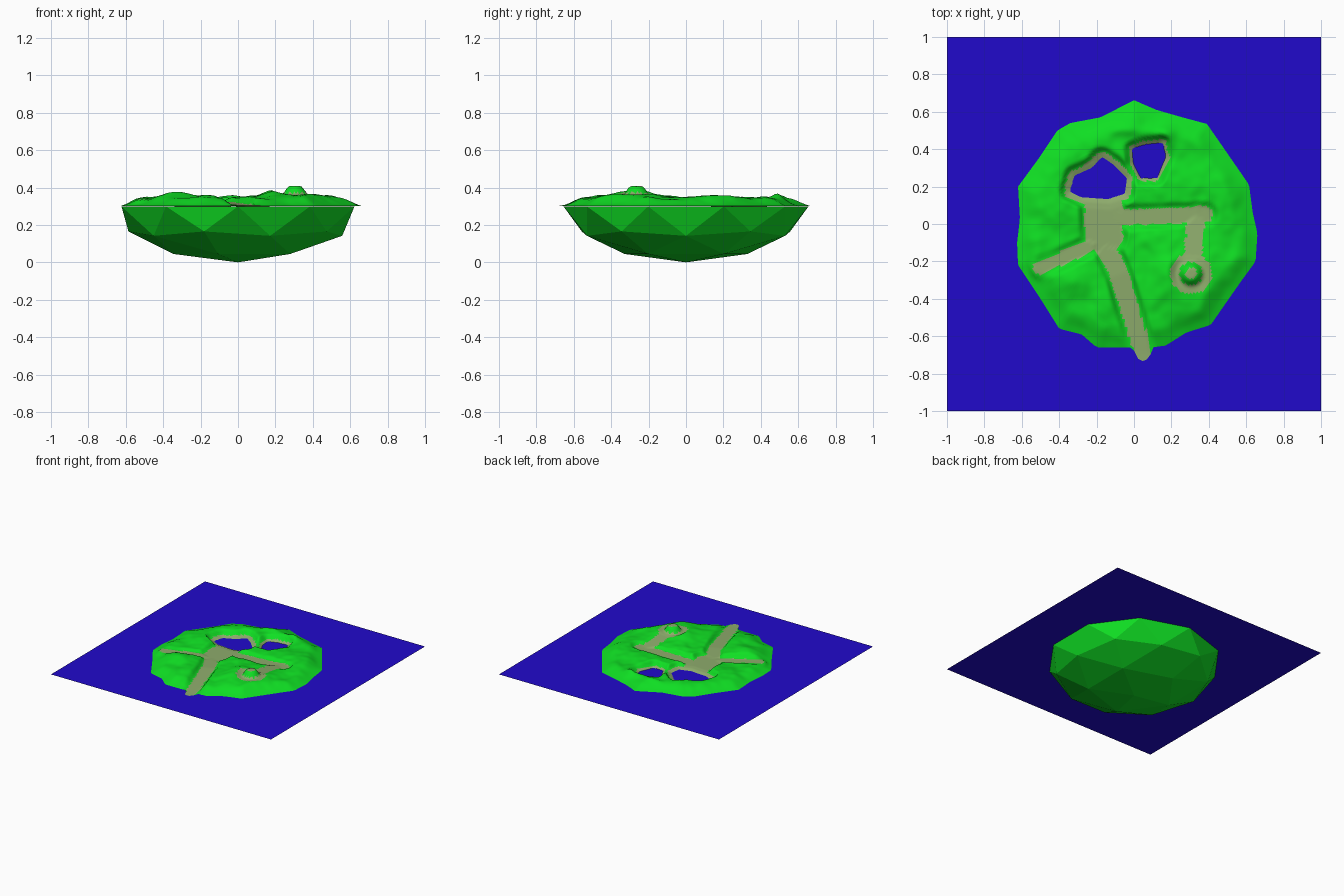
import bpy, bmesh, math
from mathutils import Vector, noise

if "Cube" in bpy.data.objects:
    bpy.data.objects.remove(bpy.data.objects["Cube"])

WATER = 0.30


def mat(name, rgb):
    m = bpy.data.materials.new(name)
    m.diffuse_color = (*rgb, 1)
    m.use_nodes = True
    m.node_tree.nodes["Principled BSDF"].inputs["Base Color"].default_value = m.diffuse_color
    return m


GRASS = mat("grass green", (0.005, 0.74, 0.017))
SAND = mat("path tan", (0.27, 0.41, 0.15))
BLUE = mat("water blue", (0.015, 0.003, 0.60))


def finish(name, bm, mats):
    me = bpy.data.meshes.new(name)
    bm.to_mesh(me)
    bm.free()
    ob = bpy.data.objects.new(name, me)
    bpy.context.collection.objects.link(ob)
    for m in mats:
        me.materials.append(m)
    return ob


# water sheet
bm = bmesh.new()
bmesh.ops.create_grid(bm, x_segments=1, y_segments=1, size=1)
bmesh.ops.translate(bm, verts=bm.verts, vec=(0, 0, WATER))
finish("water", bm, [BLUE])

# island underside: lower half of a coarse icosphere
bm = bmesh.new()
bmesh.ops.create_icosphere(bm, subdivisions=2, radius=1)
bmesh.ops.delete(bm, geom=[v for v in bm.verts if v.co.z > 0.01], context='VERTS')
for v in bm.verts:
    v.co = (v.co.x * 0.655, v.co.y * 0.655, (v.co.z + 1) * 0.299)
finish("island_underside", bm, [GRASS])

# terrain plan: outline, paths (ax, ay, bx, by, half width, za, zb) and lakes
OUTLINE = [(0, .662), (.12, .61), (.26, .57), (.39, .535), (.47, .42), (.615, .21), (.635, .06),
           (.66, -.05), (.65, -.2), (.57, -.31), (.5, -.41), (.41, -.54), (.28, -.58),
           (.17, -.65), (.095, -.66), (.085, -.715), (.05, -.735), (.012, -.715), (-.005, -.66),
           (-.2, -.66), (-.28, -.59), (-.4, -.56), (-.5, -.4), (-.62, -.22), (-.625, -.1),
           (-.61, .03), (-.62, .2), (-.51, .35), (-.41, .5), (-.34, .54), (-.18, .57)]
PATHS = [(-.17, .12, -.16, -.06, .10, .315, .315), (-.1, .035, .38, .05, .042, .315, .33),
         (.335, .05, .31, -.2, .048, .33, .36), (-.2, -.1, -.5, -.235, .036, .318, .335),
         (-.17, -.08, -.08, -.27, .05, .315, .322), (-.08, -.27, .05, -.69, .05, .322, .304)]
LAKES = [([(-.33, .18), (-.31, .25), (-.22, .29), (-.17, .345), (-.12, .31), (-.05, .24),
           (-.06, .17), (-.14, .145), (-.28, .155)], .042),
         ([(-.005, .4), (.06, .42), (.15, .43), (.165, .36), (.12, .25), (.04, .25), (.0, .33)], .022)]
# hills: x, y, radius x, radius y, height
HILLS = [(-.33, -.3, .10, .08, .035), (-.17, -.42, .06, .10, .02), (.17, -.27, .06, .13, .02),
         (.3, -.28, .19, .17, .03), (.17, .49, .045, .05, .025), (0, .5, .14, .03, .015),
         (.42, .15, .12, .15, .012), (-.42, .2, .1, .12, .01), (.08, -.08, .1, .05, .012)]
KNOLL = Vector((.305, -.265))


def seg_dist(p, a, b):
    d = b - a
    t = max(0, min(1, (p - a).dot(d) / d.length_squared))
    return (p - a - d * t).length, t


def smooth(t):
    t = max(0, min(1, t))
    return t * t * (3 - 2 * t)


def poly_dist(p, pts):
    """Signed distance, negative inside."""
    inside, best = False, 9
    for i, a in enumerate(pts):
        b = pts[i - 1]
        best = min(best, seg_dist(p, Vector(a), Vector(b))[0])
        if (a[1] > p.y) != (b[1] > p.y) and p.x < (b[0] - a[0]) * (p.y - a[1]) / (b[1] - a[1]) + a[0]:
            inside = not inside
    return -best if inside else best


def rim_radius(ang):
    d = Vector((math.cos(ang), math.sin(ang)))
    r = 0
    for i, a in enumerate(OUTLINE):
        a, b = Vector(a), Vector(OUTLINE[i - 1])
        e = b - a
        den = d.x * e.y - d.y * e.x
        if abs(den) > 1e-9:
            s = (a.x * e.y - a.y * e.x) / den
            t = (a.x * d.y - a.y * d.x) / den
            if s > 0 and -1e-6 <= t <= 1 + 1e-6:
                r = max(r, s)
    return r


def near_path(p):
    """Distance to the nearest path edge and the path height there."""
    best = (9, 0)
    for ax, ay, bx, by, w, za, zb in PATHS:
        d, t = seg_dist(p, Vector((ax, ay)), Vector((bx, by)))
        best = min(best, (d - w, za + (zb - za) * t))
    return best


def height(p, rim):
    n = noise.noise(Vector((p.x * 7, p.y * 7, 1))) * .012 + noise.noise(Vector((p.x * 18, p.y * 18, 4))) * .005
    h = .343 + n
    for x, y, rx, ry, k in HILLS:
        h += k * math.exp(-((p.x - x) / rx) ** 2 - ((p.y - y) / ry) ** 2)
    kd = (p - KNOLL).length
    h += (.36 - h) * smooth((.13 - kd) / .06)
    h += .047 * smooth((.075 - kd) / .045)
    h = .302 + (h - .302) * smooth(.12 + rim / .14) if rim > 0 else .302
    d, z = near_path(p)
    if kd > .09:
        h += (z - h) * smooth(1 - d / .035)
    for pts, beach in LAKES:
        d = poly_dist(p, pts)
        h += (.312 - h) * smooth(1 - (d - beach) / .03)
        h += (.297 - h) * smooth(1 - d / beach)
        if d < 0:
            h = .297 + max(-.03, d * .8)
    return h


def is_sand(p):
    kd = (p - KNOLL).length
    if kd < .11:
        return kd < .032 or kd > .062
    wob = noise.noise(Vector((p.x * 25, p.y * 25, 9))) * .008
    return near_path(p)[0] < wob or any(poly_dist(p, pts) < b + wob for pts, b in LAKES)


# terrain: polar mesh following the outline
SEG, RINGS = 200, 48
bm = bmesh.new()
radii = [rim_radius(2 * math.pi * i / SEG) for i in range(SEG)]
centre = bm.verts.new((0, 0, height(Vector((0, 0)), .6)))
prev = None
for k in range(1, RINGS + 1):
    ring = []
    for i, r in enumerate(radii):
        a, f = 2 * math.pi * i / SEG, k / RINGS
        p = Vector((math.cos(a), math.sin(a))) * r * f
        ring.append(bm.verts.new((p.x, p.y, height(p, r * (1 - f)))))
    for i in range(SEG):
        j = (i + 1) % SEG
        if prev:
            bm.faces.new((prev[i], ring[i], ring[j], prev[j]))
        else:
            bm.faces.new((centre, ring[i], ring[j]))
    prev = ring
for f in bm.faces:
    c = f.calc_center_median()
    f.material_index = 1 if is_sand(Vector((c.x, c.y))) else 0
    f.smooth = True
finish("island_terrain", bm, [GRASS, SAND])
